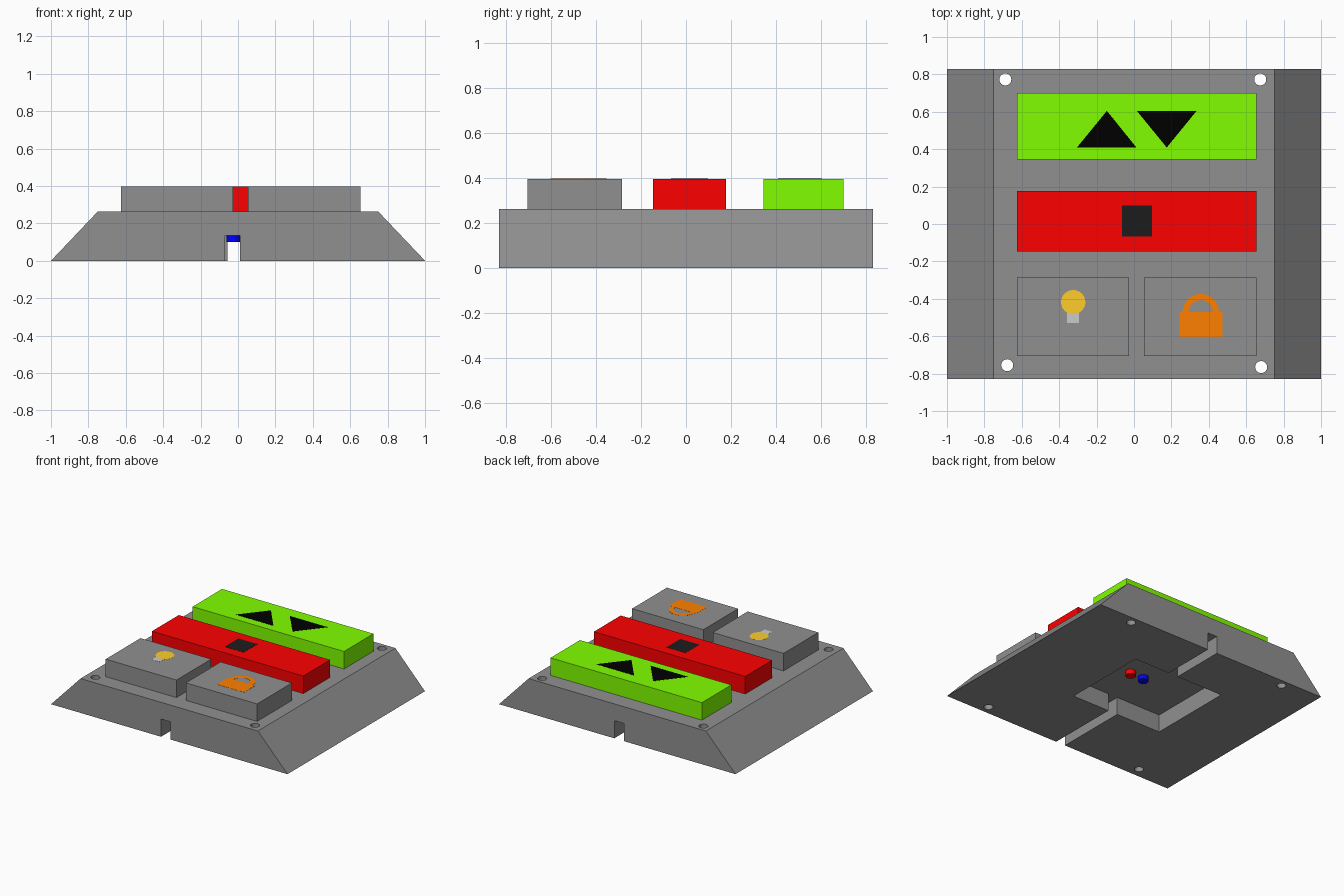
import bpy, bmesh
from math import sin, cos, pi

if "Cube" in bpy.data.objects:
    bpy.data.objects.remove(bpy.data.objects["Cube"])

TOP, BTN, PIT = 0.263, 0.397, 0.135   # deck, button top, underside recess heights
GREY, RED, BLUE = (0.28, 0.28, 0.28), (1, 0, 0), (0, 0, 1)
GREEN, ORANGE, YELLOW = (0.22, 1, 0), (1, 0.216, 0), (1, 0.617, 0.024)
BLACK, CHARCOAL, SILVER = (0, 0, 0), (0.012, 0.012, 0.012), (0.61, 0.61, 0.61)


def paint(ob, rgb):
    mat = bpy.data.materials.new(ob.name + "_colour")
    mat.diffuse_color = (*rgb, 1)
    mat.use_nodes = True
    mat.node_tree.nodes["Principled BSDF"].inputs["Base Color"].default_value = mat.diffuse_color
    ob.data.materials.append(mat)


def prism(name, outlines, z0, z1, rgb=GREY):
    """Extrude flat xy outlines from z0 to z1."""
    bm = bmesh.new()
    for pts in outlines:
        face = bm.faces.new([bm.verts.new((x, y, z0)) for x, y in pts])
        ext = bmesh.ops.extrude_face_region(bm, geom=[face])
        moved = [v for v in ext["geom"] if isinstance(v, bmesh.types.BMVert)]
        bmesh.ops.translate(bm, verts=moved, vec=(0, 0, z1 - z0))
    bmesh.ops.recalc_face_normals(bm, faces=bm.faces)
    me = bpy.data.meshes.new(name)
    bm.to_mesh(me)
    bm.free()
    ob = bpy.data.objects.new(name, me)
    bpy.context.collection.objects.link(ob)
    paint(ob, rgb)
    return ob


def rect(x0, x1, y0, y1):
    return [(x0, y0), (x1, y0), (x1, y1), (x0, y1)]


def arc(cx, cy, r, a0, a1, n):
    return [(cx + r * cos(a0 + (a1 - a0) * i / n), cy + r * sin(a0 + (a1 - a0) * i / n))
            for i in range(n + 1)]


def circle(cx, cy, r, n=32):
    return arc(cx, cy, r, 0, 2 * pi, n)[:-1]


def smooth(ob):
    bpy.ops.object.select_all(action='DESELECT')
    ob.select_set(True)
    bpy.context.view_layer.objects.active = ob
    bpy.ops.object.shade_smooth_by_angle(angle=0.6)


# Base plate with sloped left and right sides
base = prism("base_plate", [rect(-1, 1, -0.83, 0.83)], 0, TOP)
for v in base.data.vertices:
    if v.co.z > 0.1:
        v.co.x *= 0.75

# Underside pocket with cable channels running out front and back
pocket = prism("pocket_cutter", [[
    (-0.07, -1), (0.01, -1), (0.01, -0.265), (0.325, -0.265), (0.325, 0.405),
    (0.025, 0.405), (0.025, 1), (-0.055, 1), (-0.055, 0.405), (-0.45, 0.405),
    (-0.45, -0.265), (-0.07, -0.265)]], -0.1, PIT)

# Screw holes in the four corners
corners = [(-0.688, 0.773), (0.675, 0.773), (-0.678, -0.755), (0.68, -0.765)]
holes = prism("screw_hole_cutter", [circle(x, y, 0.032) for x, y in corners], -0.1, 0.4)

for cutter in (pocket, holes):
    mod = base.modifiers.new(cutter.name, 'BOOLEAN')
    mod.operation, mod.solver, mod.object = 'DIFFERENCE', 'EXACT', cutter
    bpy.context.view_layer.objects.active = base
    bpy.ops.object.modifier_apply(modifier=mod.name)
    bpy.data.objects.remove(cutter)
smooth(base)

# Buttons
prism("green_button", [rect(-0.625, 0.655, 0.345, 0.70)], TOP, BTN, GREEN)
prism("red_button", [rect(-0.625, 0.655, -0.147, 0.177)], TOP, BTN, RED)
prism("light_button", [rect(-0.625, -0.027, -0.705, -0.285)], TOP, BTN)
prism("lock_button", [rect(0.053, 0.655, -0.705, -0.285)], TOP, BTN)


# Thin symbols laid on the button tops
def symbol(name, outline, rgb):
    return prism(name, [outline], BTN - 0.002, BTN + 0.001, rgb)


symbol("up_arrow", [(-0.305, 0.409), (0.013, 0.409), (-0.145, 0.605)], BLACK)
symbol("down_arrow", [(0.015, 0.605), (0.175, 0.409), (0.335, 0.605)], BLACK)
symbol("stop_square", rect(-0.065, 0.095, -0.067, 0.098), CHARCOAL)
symbol("bulb_glass", circle(-0.325, -0.418, 0.065), YELLOW)
symbol("bulb_socket", rect(-0.358, -0.293, -0.529, -0.474), SILVER)
symbol("padlock_body", rect(0.243, 0.473, -0.603, -0.471), ORANGE)
symbol("padlock_shackle", arc(0.357, -0.471, 0.097, 0, pi, 20)
       + arc(0.357, -0.471, 0.064, pi, 0, 20), ORANGE)

# Contact pins hanging from the pocket ceiling
for name, x, rgb in (("blue_pin", -0.025, BLUE), ("red_pin", 0.09, RED)):
    smooth(prism(name, [circle(x, 0.07, 0.037)], 0.10, PIT + 0.005, rgb))
